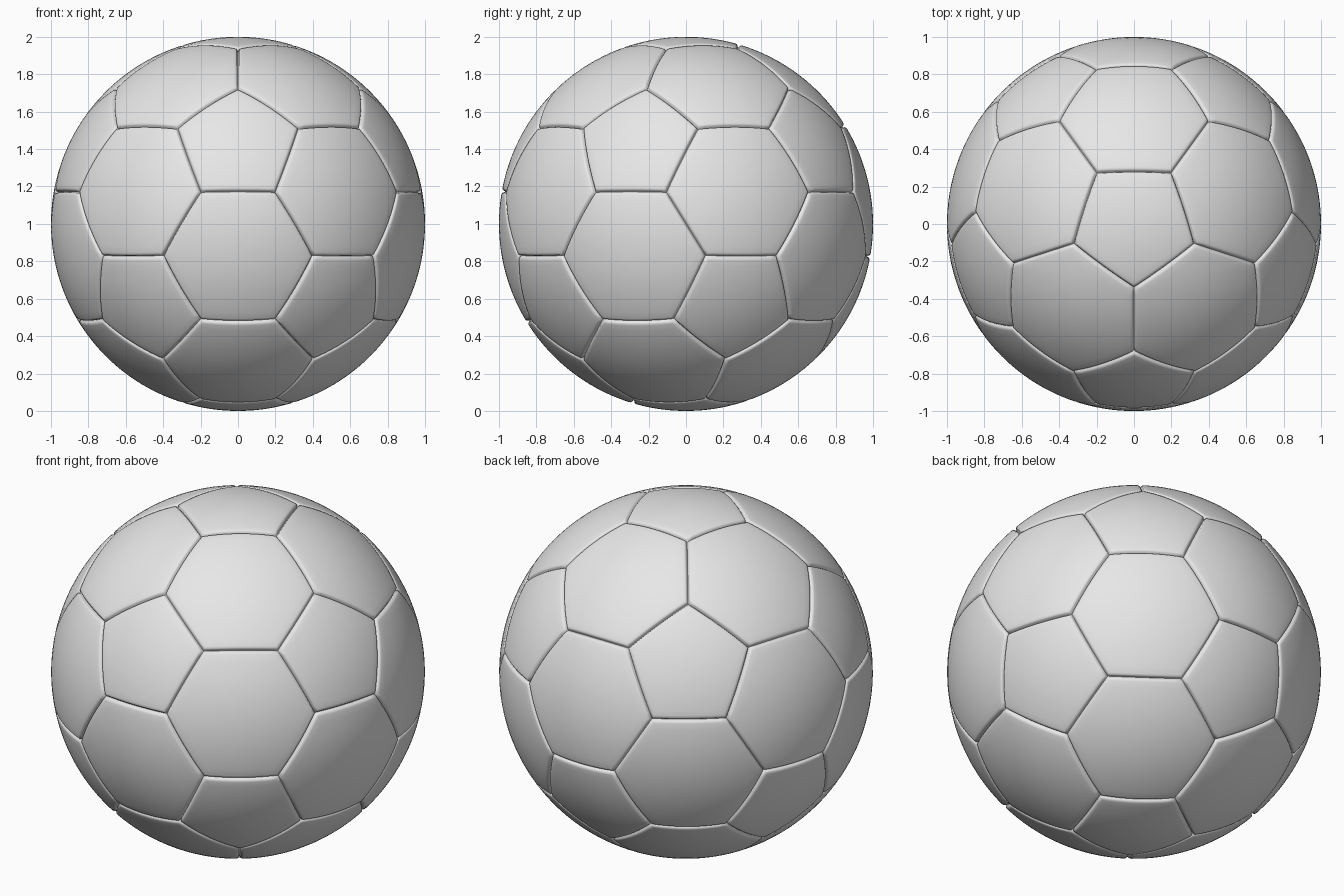
import bpy
import bmesh
from math import cos, sin, pi, sqrt
from mathutils import Vector

if "Cube" in bpy.data.objects:
    bpy.data.objects.remove(bpy.data.objects["Cube"], do_unlink=True)

STEPS = 12    # divisions along each seam
RINGS = 9     # rings across the smooth part of a panel
LIFT = Vector((0, 0, 1))
# seam cross-section: distance from the seam, radius
SEAM = [(0, 0.982), (0.003, 0.986), (0.006, 0.994), (0.011, 0.9985), (0.02, 1.0)]

grey = bpy.data.materials.new("plain_grey")
grey.use_nodes = True
grey.diffuse_color = (0.8, 0.8, 0.8, 1)
bsdf = next(n for n in grey.node_tree.nodes if n.type == 'BSDF_PRINCIPLED')
bsdf.inputs["Base Color"].default_value = grey.diffuse_color


def icosahedron_points():
    h = 1 / sqrt(5)
    points = [Vector((0, 0, 1)), Vector((0, 0, -1))]
    for i in range(5):
        a = 2 * pi * i / 5 - pi / 2
        p = Vector((2 * h * cos(a), 2 * h * sin(a), h))
        points += [p, -p]
    return points


def truncated_cage():
    """Cut the corners off an icosahedron: 12 pentagons and 20 hexagons."""
    bm = bmesh.new()
    points = icosahedron_points()
    for p in points:
        for q in points:
            if 0.1 < (p - q).length < 1.2:
                bm.verts.new(p.lerp(q, 1 / 3))
    bmesh.ops.convex_hull(bm, input=bm.verts[:])
    bmesh.ops.dissolve_limit(bm, angle_limit=0.05, verts=bm.verts[:], edges=bm.edges[:])
    bm.normal_update()
    return bm


def add_panel(bm, corners):
    """Bulge a flat polygon onto the sphere, with its rim sunk into the seam."""
    centre = sum(corners, Vector()) / len(corners)
    apothem = (corners[0].lerp(corners[1], 0.5) - centre).length
    outline = [a.lerp(b, i / STEPS)
               for a, b in zip(corners, corners[1:] + corners[:1])
               for i in range(STEPS)]
    profile = [(1 - d / apothem, r) for d, r in SEAM]
    inner = profile[-1][0]
    profile += [(inner * (1 - k / RINGS), 1.0) for k in range(1, RINGS)]
    rings = [[bm.verts.new(centre.lerp(p, s).normalized() * r + LIFT) for p in outline]
             for s, r in profile]
    n = len(outline)
    for outer, inside in zip(rings, rings[1:]):
        for i in range(n):
            j = (i + 1) % n
            bm.faces.new((outer[i], outer[j], inside[j], inside[i]))
    tip = bm.verts.new(centre.normalized() + LIFT)
    for i in range(n):
        bm.faces.new((rings[-1][i], rings[-1][(i + 1) % n], tip))


def build_panels(name, cage, sides):
    bm = bmesh.new()
    for face in cage.faces:
        if len(face.verts) == sides:
            corners = [v.co.copy() for v in face.verts]
            if face.normal.dot(face.calc_center_median()) < 0:
                corners.reverse()
            add_panel(bm, corners)
    for f in bm.faces:
        f.smooth = True
    mesh = bpy.data.meshes.new(name)
    bm.to_mesh(mesh)
    bm.free()
    mesh.materials.append(grey)
    bpy.context.collection.objects.link(bpy.data.objects.new(name, mesh))


# Ball panels
cage = truncated_cage()
build_panels("pentagon_panels", cage, 5)
build_panels("hexagon_panels", cage, 6)
cage.free()
